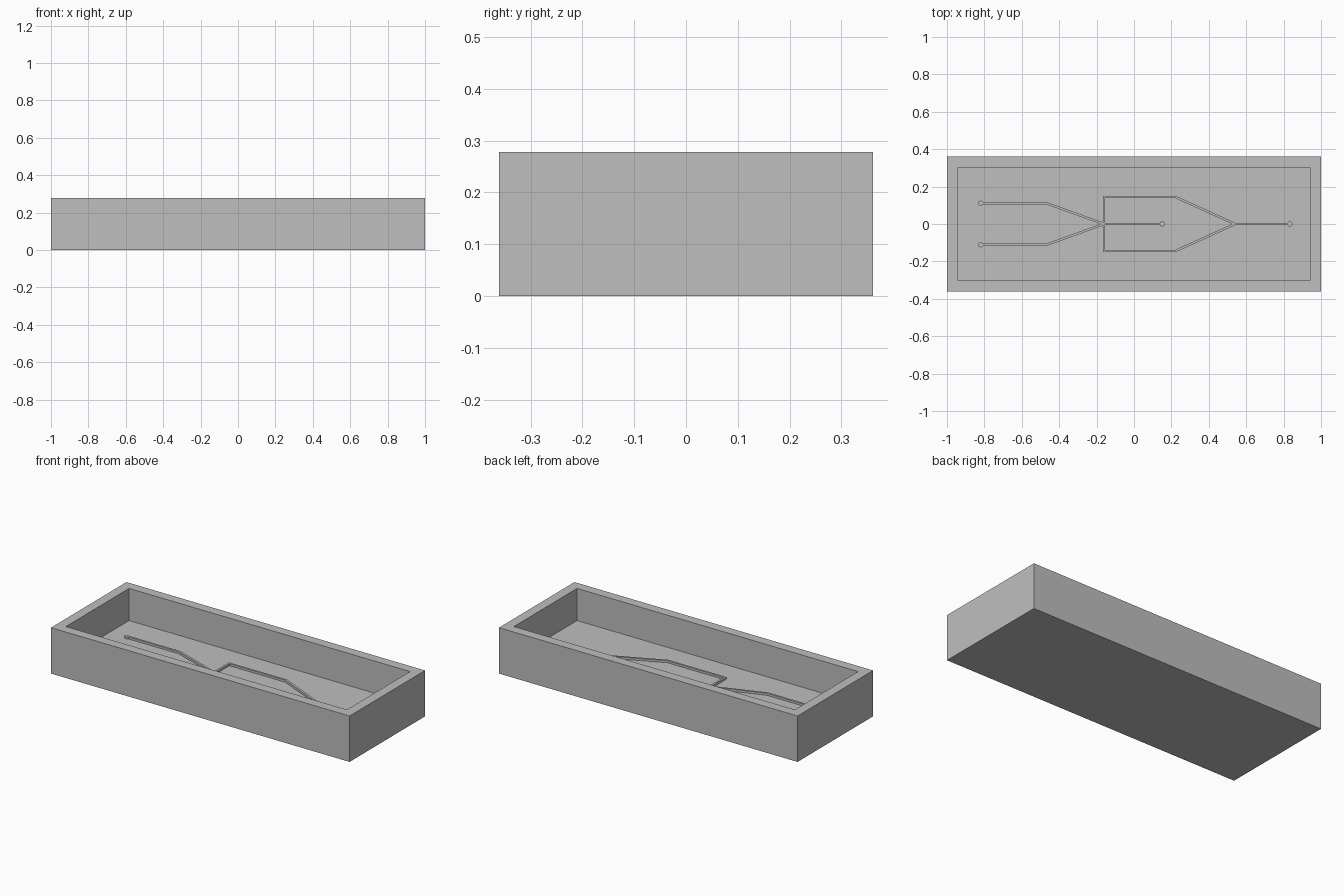
import bpy
import bmesh
from mathutils import Vector

old = bpy.data.objects.get("Cube")
if old:
    bpy.data.objects.remove(old, do_unlink=True)

HX, HY, H = 1.0, 0.361, 0.278      # outer half sizes and height
WALL = FLOOR = 0.0833
RIDGE_W, RIDGE_H = 0.0125, 0.0125

grey = bpy.data.materials.new("plain grey")
grey.use_nodes = True
colour = (0.52, 0.52, 0.52, 1)
grey.diffuse_color = colour
grey.node_tree.nodes["Principled BSDF"].inputs["Base Color"].default_value = colour


def finish(name, bm):
    bmesh.ops.recalc_face_normals(bm, faces=bm.faces)
    mesh = bpy.data.meshes.new(name)
    bm.to_mesh(mesh)
    bm.free()
    mesh.materials.append(grey)
    obj = bpy.data.objects.new(name, mesh)
    bpy.context.collection.objects.link(obj)
    return obj


def extrude_outline(bm, outline, z0, z1):
    face = bm.faces.new([bm.verts.new((p[0], p[1], z0)) for p in outline])
    top = bmesh.ops.extrude_face_region(bm, geom=[face])["geom"]
    verts = [v for v in top if isinstance(v, bmesh.types.BMVert)]
    bmesh.ops.translate(bm, verts=verts, vec=(0, 0, z1 - z0))


# Open tray: a block whose top is inset and pushed down
bm = bmesh.new()
extrude_outline(bm, [(-HX, -HY), (HX, -HY), (HX, HY), (-HX, HY)], 0, H)
bm.normal_update()
top = max(bm.faces, key=lambda f: f.calc_center_median().z)
bmesh.ops.inset_region(bm, faces=[top], thickness=WALL)
well = bmesh.ops.extrude_face_region(bm, geom=[top])["geom"]
bmesh.ops.delete(bm, geom=[top], context="FACES_ONLY")
bmesh.ops.translate(bm, verts=[v for v in well if isinstance(v, bmesh.types.BMVert)],
                    vec=(0, 0, FLOOR - H))
finish("tray", bm)


def ridge(name, points):
    """Flat-topped ridge with mitred corners along a path on the tray floor."""
    pts = [Vector(p) for p in points]
    dirs = [(b - a).normalized() for a, b in zip(pts, pts[1:])]
    left, right = [], []
    for i, p in enumerate(pts):
        d0, d1 = dirs[max(i - 1, 0)], dirs[min(i, len(dirs) - 1)]
        n0, n1 = Vector((-d0.y, d0.x)), Vector((-d1.y, d1.x))
        m = (n0 + n1).normalized()
        m *= RIDGE_W / 2 / m.dot(n0)
        left.append(p + m)
        right.append(p - m)
    bm = bmesh.new()
    extrude_outline(bm, left + right[::-1], FLOOR - 0.005, FLOOR + RIDGE_H)
    finish(name, bm)


def port(name, x, y):
    bm = bmesh.new()
    bmesh.ops.create_cone(bm, cap_ends=True, segments=24, radius1=0.0139, radius2=0.0139,
                          depth=RIDGE_H + 0.005)
    bmesh.ops.translate(bm, verts=bm.verts, vec=(x, y, FLOOR + (RIDGE_H - 0.005) / 2))
    finish(name, bm)


# Mirrored inlet and loop channels
for side, s in (("back", 1), ("front", -1)):
    ridge(side + "_inlet_channel", [(-0.82, s * 0.111), (-0.468, s * 0.111), (-0.16, 0)])
    ridge(side + "_loop_channel", [(-0.16, 0), (-0.16, s * 0.144), (0.222, s * 0.144), (0.54, 0)])
    port(side + "_inlet_port", -0.82, s * 0.111)

# Straight channels on the centre line
ridge("centre_channel", [(-0.16, 0), (0.15, 0)])
ridge("outlet_channel", [(0.535, 0), (0.833, 0)])
port("centre_port", 0.15, 0)
port("outlet_port", 0.833, 0)
